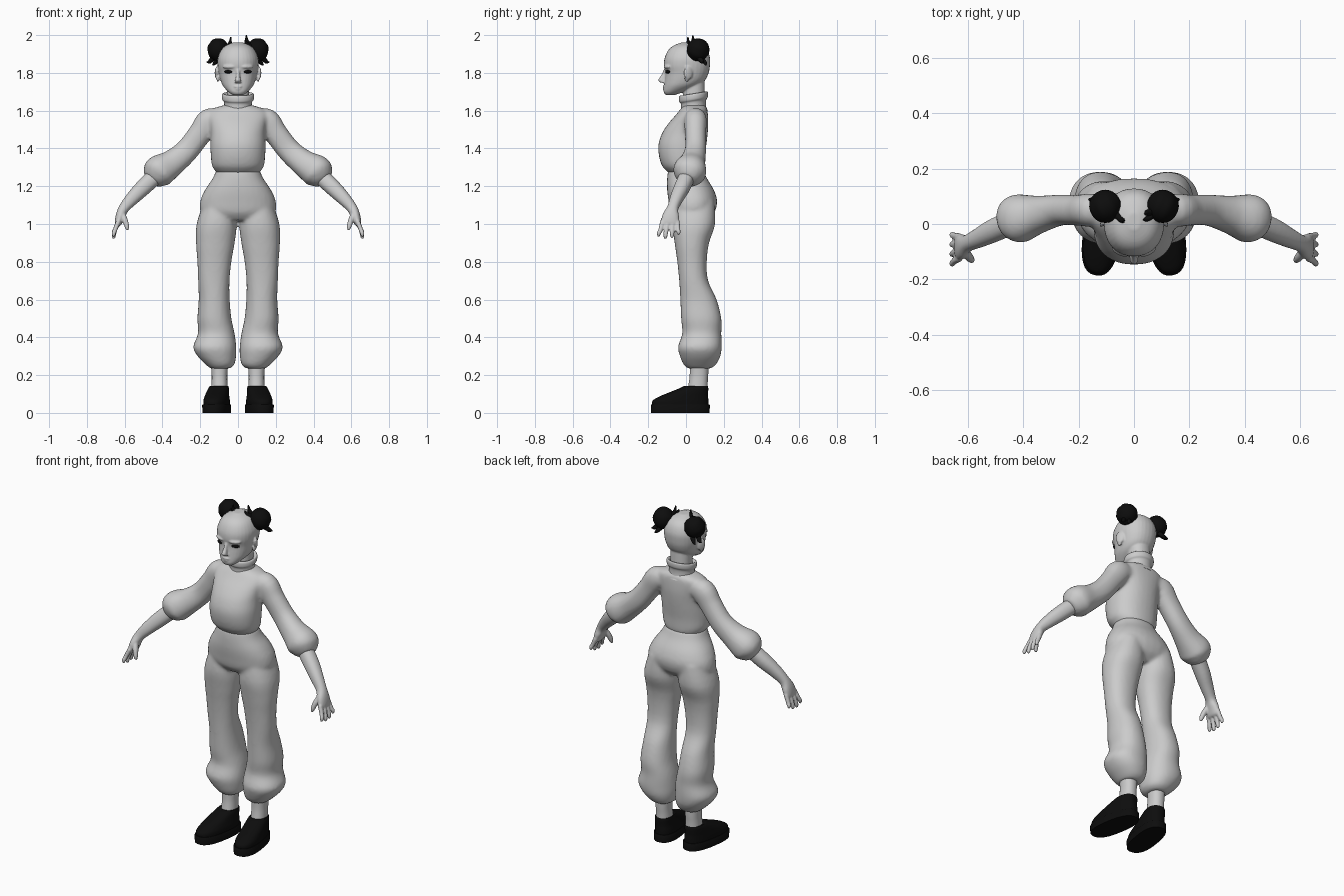
import bpy, bmesh, math
from mathutils import Vector, Matrix

cube = bpy.data.objects.get("Cube")
if cube:
    bpy.data.objects.remove(cube, do_unlink=True)


def material(name, value):
    m = bpy.data.materials.new(name)
    m.use_nodes = True
    colour = (value, value, value, 1)
    m.diffuse_color = colour
    bsdf = m.node_tree.nodes["Principled BSDF"]
    bsdf.inputs["Base Color"].default_value = colour
    bsdf.inputs["Roughness"].default_value = 0.8
    return m


GREY = material("light grey", 0.6)
BLACK = material("black", 0.004)


def resample(rings, steps):
    """Smooth curve through the ring values."""
    out = []
    for i in range(len(rings) - 1):
        p0, p1 = rings[max(i - 1, 0)], rings[i]
        p2, p3 = rings[i + 1], rings[min(i + 2, len(rings) - 1)]
        for k in range(steps):
            t = k / steps
            out.append([b + 0.5 * t * (c - a + t * (2*a - 5*b + 4*c - d + t * (3*(b - c) + d - a)))
                        for a, b, c, d in zip(p0, p1, p2, p3)])
    out.append(list(rings[-1]))
    return out


def tube(bm, rings, pair=False, flat=False, n=32, power=2.2, steps=4, twist=0):
    """Loft rings of (x, y, z, half width, half depth); pair adds the mirrored copy."""
    rings = resample(rings, steps)
    pts = [Vector(r[:3]) for r in rings]
    spin = Matrix.Rotation(twist, 3, 'Z')
    for side in ((1, -1) if pair else (1,)):
        loops = []
        for i, r in enumerate(rings):
            t = Vector((0, 0, 1))
            if not flat:
                t = (pts[min(i + 1, len(pts) - 1)] - pts[max(i - 1, 0)]).normalized()
            b = (Vector((0, 1, 0)) - t * t.y).normalized()
            a = b.cross(t)
            loop = []
            for k in range(n):
                c, s = math.cos(math.tau * k / n), math.sin(math.tau * k / n)
                u = math.copysign(abs(c) ** (2 / power), c) * r[3]
                v = math.copysign(abs(s) ** (2 / power), s) * r[4]
                p = pts[i] + spin @ (a * u + b * v)
                loop.append(bm.verts.new((p.x * side, p.y, p.z)))
            loops.append(loop)
        for lo, hi in zip(loops, loops[1:]):
            for k in range(n):
                bm.faces.new((lo[k], lo[(k + 1) % n], hi[(k + 1) % n], hi[k]))
        bm.faces.new(loops[0])
        bm.faces.new(loops[-1])


def stack(bm, rows, **kw):
    """Level rings from rows of (z, x centre, half width, front y, back y)."""
    tube(bm, [(x, (f + b) / 2, z, w, (b - f) / 2) for z, x, w, f, b in rows], flat=True, **kw)


def ball(bm, centre, size, pair=False, turn=0):
    for side in ((1, -1) if pair else (1,)):
        m = (Matrix.Translation((centre[0] * side, centre[1], centre[2]))
             @ Matrix.Rotation(turn * side, 4, 'Z') @ Matrix.Diagonal((*size, 1)))
        bmesh.ops.create_uvsphere(bm, u_segments=24, v_segments=16, radius=1, matrix=m)


def finish(name, bm, mat, voxel=0, smooth=4):
    bmesh.ops.recalc_face_normals(bm, faces=bm.faces)
    me = bpy.data.meshes.new(name)
    bm.to_mesh(me)
    bm.free()
    me.materials.append(mat)
    ob = bpy.data.objects.new(name, me)
    bpy.context.collection.objects.link(ob)
    me.polygons.foreach_set("use_smooth", [True] * len(me.polygons))
    if voxel:
        # fuse the overlapping volumes into one skin
        rm = ob.modifiers.new("fuse", 'REMESH')
        rm.mode, rm.voxel_size, rm.use_smooth_shade = 'VOXEL', voxel, True
        sm = ob.modifiers.new("soften", 'SMOOTH')
        sm.factor, sm.iterations = 0.5, smooth
    else:
        bpy.ops.object.select_all(action='DESELECT')
        ob.select_set(True)
        bpy.context.view_layer.objects.active = ob
        bpy.ops.object.shade_smooth_by_angle(angle=math.radians(50))
    return ob


# Trousers: hips and two full legs gathered at the ankle
bm = bmesh.new()
stack(bm, [(1.02, 0, .13, -.05, .11), (1.06, 0, .195, -.08, .15), (1.12, 0, .2, -.092, .165),
           (1.18, 0, .175, -.1, .148), (1.24, 0, .135, -.1, .112), (1.285, 0, .115, -.095, .092)])
stack(bm, [(1.12, .1, .08, -.06, .15), (1.0, .113, .106, -.072, .154), (.9, .12, .102, -.06, .122),
           (.8, .125, .09, -.046, .11), (.7, .128, .083, -.036, .117), (.6, .126, .082, -.03, .162),
           (.5, .125, .09, -.026, .187), (.42, .115, .097, -.02, .187), (.35, .123, .114, -.042, .189),
           (.3, .112, .102, -.032, .182), (.255, .095, .075, -.012, .158), (.235, .095, .05, .01, .13)],
      pair=True)
finish("trousers", bm, GREY, 0.01, 5)

# Top: bodice and puffed sleeves
bm = bmesh.new()
stack(bm, [(1.265, 0, .108, -.085, .088), (1.285, 0, .124, -.108, .095), (1.31, 0, .138, -.128, .097),
           (1.36, 0, .144, -.143, .1), (1.42, 0, .146, -.146, .108), (1.48, 0, .144, -.127, .115),
           (1.53, 0, .15, -.095, .118), (1.58, 0, .16, -.052, .116), (1.61, 0, .135, -.028, .112),
           (1.63, 0, .07, -.01, .1)])
tube(bm, [(.09, .05, 1.55, .05, .05), (.15, .05, 1.545, .068, .06), (.2, .05, 1.48, .062, .056),
          (.27, .05, 1.39, .062, .056), (.345, .035, 1.325, .07, .068), (.415, .02, 1.28, .086, .088),
          (.445, .01, 1.25, .07, .07), (.462, .003, 1.232, .045, .045)], pair=True)
finish("top_with_sleeves", bm, GREY, 0.01, 4)

# Rolled collar, higher at the back
bm = bmesh.new()
tube(bm, [(0, .04, z, w, w * .9) for z, w in
          ((1.585, .085), (1.61, .074), (1.645, .074), (1.66, .084), (1.684, .085), (1.69, .076), (1.672, .06))],
     flat=True, power=2)
for v in bm.verts:
    v.co.z += .16 * (v.co.y - .04)
finish("collar", bm, GREY)

# Forearms and hands
bm = bmesh.new()
tube(bm, [(.42, .015, 1.27, .045, .042), (.5, -.02, 1.195, .043, .042), (.56, -.05, 1.135, .036, .035),
          (.603, -.07, 1.085, .028, .03), (.622, -.08, 1.045, .025, .044), (.634, -.085, 1.005, .019, .048),
          (.638, -.086, .992, .012, .04)], pair=True)
for i in range(4):
    y = -.124 + .026 * i
    spread = -.02 + .009 * i
    drop = (.012, 0, .004, .02)[i]
    tube(bm, [(.632, y, 1.015, .013, .013), (.65, y + spread * .5, .972, .012, .012),
              (.658, y + spread, .937 + drop, .011, .011), (.656, y + spread, .922 + drop, .006, .006)],
         pair=True, n=12)
tube(bm, [(.615, -.095, 1.06, .015, .016), (.598, -.118, 1.02, .015, .016),
          (.588, -.13, .985, .012, .012), (.585, -.133, .967, .006, .006)], pair=True, n=12)
finish("forearms_and_hands", bm, GREY, 0.005, 3)

# Head with neck, nose, lips, brows and ears
bm = bmesh.new()
stack(bm, [(1.683, 0, .028, -.108, -.06), (1.7, 0, .052, -.118, -.01), (1.73, 0, .079, -.116, .06),
           (1.76, 0, .092, -.113, .1), (1.8, 0, .101, -.11, .12), (1.84, 0, .108, -.117, .127),
           (1.88, 0, .107, -.113, .127), (1.92, 0, .09, -.094, .112), (1.945, 0, .064, -.065, .085),
           (1.962, 0, .022, -.02, .04)])
tube(bm, [(0, .045, 1.58, .058, .058), (0, .04, 1.76, .06, .058)], flat=True)
tube(bm, [(0, -.106, 1.825, .01, .008), (0, -.117, 1.79, .01, .013), (0, -.129, 1.762, .015, .018),
          (0, -.122, 1.748, .016, .012)], flat=True, n=16)
ball(bm, (0, -.112, 1.727), (.024, .013, .007))
ball(bm, (0, -.11, 1.715), (.02, .013, .007))
ball(bm, (.05, -.1, 1.832), (.034, .014, .01), pair=True, turn=.45)
ball(bm, (.11, .012, 1.8), (.009, .026, .036), pair=True, turn=.45)
ball(bm, (.106, .004, 1.77), (.007, .013, .018), pair=True, turn=.3)
finish("head", bm, GREY, 0.005, 3)

# Eyes
bm = bmesh.new()
ball(bm, (.052, -.097, 1.806), (.023, .009, .009), pair=True, turn=.45)
finish("eyes", bm, BLACK)

# Hair buns with loose tufts
bm = bmesh.new()
ball(bm, (.104, .064, 1.923), (.058, .06, .06), pair=True)
for v in bm.verts:
    # shallow wound-hair ridges
    x = abs(v.co.x) - .104
    angle = math.atan2(v.co.z - 1.923, x)
    k = 1 + .025 * math.sin(7 * angle + 60 * (v.co.y - .064))
    v.co = Vector((math.copysign(.104 + x * k, v.co.x), v.co.y, 1.923 + (v.co.z - 1.923) * k))


def tuft(path, pair=False):
    tube(bm, [(*p, r, r) for p, r in zip(path, (.014, .011, .003))], pair=pair, n=8)


tuft([(.13, .07, 1.88), (.15, .085, 1.86), (.165, .09, 1.857)], pair=True)
tuft([(.1, .08, 1.88), (.12, .1, 1.855), (.135, .105, 1.84)], pair=True)
tuft([(.07, .045, 1.94), (.048, .04, 1.965), (.044, .035, 1.999)])
tuft([(.075, .04, 1.935), (.05, .02, 1.95), (.035, .015, 1.972)])
tuft([(-.07, .04, 1.94), (-.045, .015, 1.95), (-.038, .01, 1.99)])
finish("hair_buns", bm, BLACK)

# Ankles
bm = bmesh.new()
stack(bm, [(.08, .098, .046, .0, .115), (.16, .098, .042, .015, .115), (.21, .098, .042, .02, .118),
           (.3, .098, .05, .02, .12)], pair=True)
finish("ankles", bm, GREY)

# Shoes: upper and thick sole, toes turned out
TOE_OUT = .16
bm = bmesh.new()
stack(bm, [(.035, .113, .064, -.18, .12), (.065, .113, .064, -.178, .12), (.09, .111, .06, -.135, .118),
           (.108, .108, .057, -.09, .118), (.13, .103, .053, -.035, .118), (.142, .1, .048, -.01, .115)],
      pair=True, power=2.4, twist=TOE_OUT)
finish("shoe_uppers", bm, BLACK)
bm = bmesh.new()
stack(bm, [(0, .113, .069, -.186, .126), (.04, .113, .07, -.188, .128), (.045, .113, .067, -.184, .124)],
      pair=True, power=2.5, steps=1, twist=TOE_OUT)
finish("shoe_soles", bm, BLACK)
